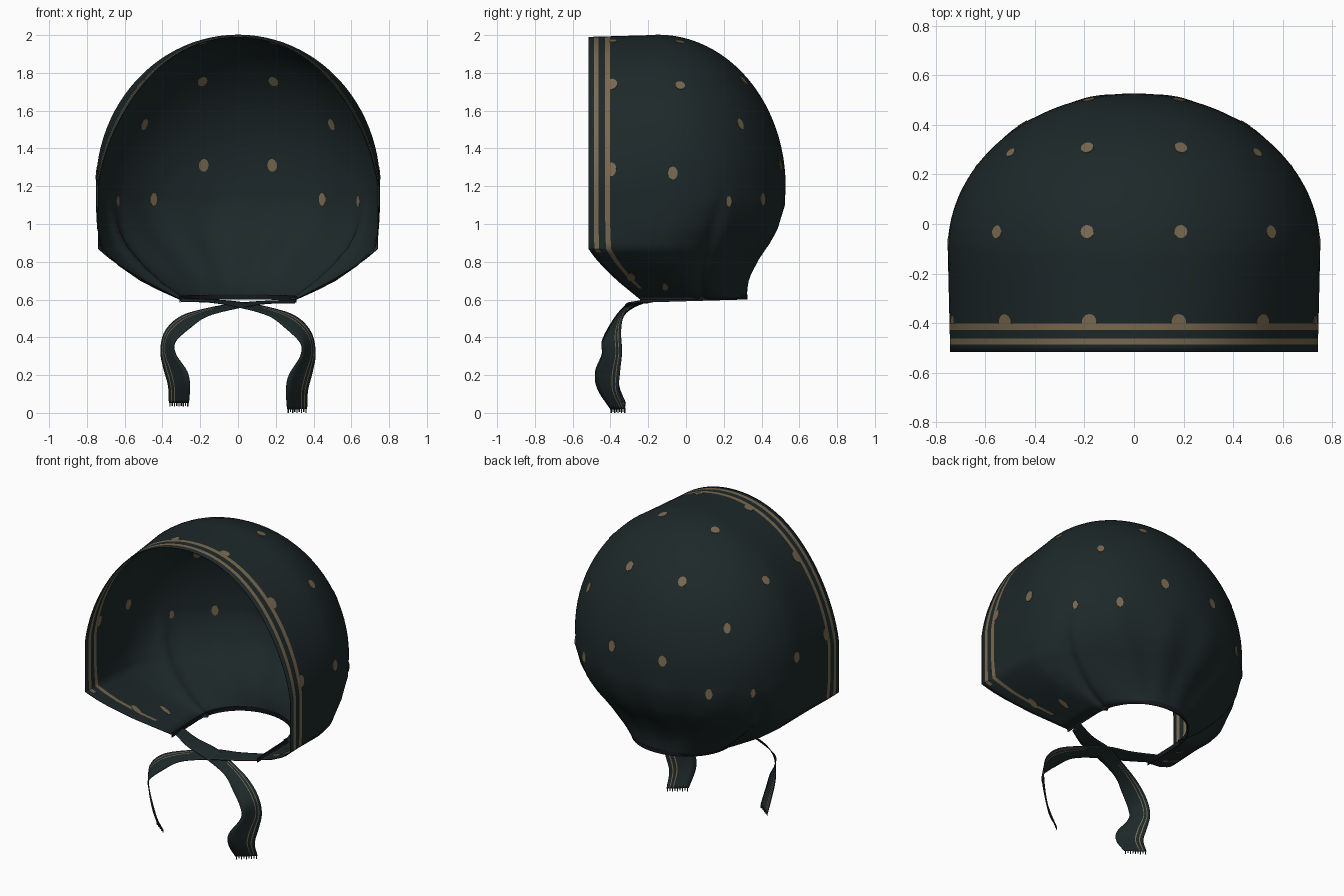
import bpy, bmesh, math
from mathutils import Vector, Matrix
from mathutils.bvhtree import BVHTree

if "Cube" in bpy.data.objects:
    bpy.data.objects.remove(bpy.data.objects["Cube"])


def material(name, rgb):
    m = bpy.data.materials.new(name)
    m.diffuse_color = (*rgb, 1)
    m.use_nodes = True
    m.node_tree.nodes["Principled BSDF"].inputs["Base Color"].default_value = m.diffuse_color
    return m


MATS = [material("dark_teal_cloth", (0.0125, 0.0215, 0.0225)),
        material("tan_print", (0.190, 0.140, 0.080)),
        material("dark_binding", (0.009, 0.010, 0.014))]


def finish(name, bm, thickness=0):
    mesh = bpy.data.meshes.new(name)
    bm.to_mesh(mesh)
    bm.free()
    ob = bpy.data.objects.new(name, mesh)
    bpy.context.collection.objects.link(ob)
    for m in MATS:
        mesh.materials.append(m)
    if thickness:
        mod = ob.modifiers.new("cloth_thickness", 'SOLIDIFY')
        mod.thickness = thickness
        mod.offset = 0
    bpy.ops.object.select_all(action='DESELECT')
    bpy.context.view_layer.objects.active = ob
    ob.select_set(True)
    bpy.ops.object.shade_smooth_by_angle(angle=math.radians(45))
    return ob


def lerp_table(table, v):
    for (a, fa), (b, fb) in zip(table, table[1:]):
        if v <= b:
            return fa + (fb - fa) * max(0, v - a) / (b - a)
    return table[-1][1]


def grid(bm, rows, mat_rule):
    verts = [[bm.verts.new(p) for p in row] for row in rows]
    for j, (r0, r1) in enumerate(zip(verts, verts[1:])):
        for i in range(len(r0) - 1):
            f = bm.faces.new((r0[i], r0[i + 1], r1[i + 1], r1[i]))
            f.material_index = mat_rule(i, j)


# Bonnet shell: U-shaped columns run from the neck hem up to the crown ridge
EQ, ARC = 1.2, 80
STRAIGHT = [-0.517, -0.487, -0.463, -0.428, -0.402, -0.35, -0.28, -0.2]
FRONT_F = [(0.6, 0), (0.65, 0.22), (0.7, 0.44), (0.8, 0.81), (0.87, 1)]
SIDE_F = [(0.6, 0), (0.65, 0.25), (0.7, 0.47), (0.78, 0.73), (0.87, 0.92), (0.97, 0.985), (1.1, 1)]
BACK_F = [(0.6, 0), (0.66, 0.02), (0.72, 0.07), (0.82, 0.33), (0.9, 0.6), (0.97, 0.8), (1.1, 1)]

columns = []   # (equator x,y), (hem x,y), ridge y, front weight, back weight, arc angle
for y in STRAIGHT:
    k = (-0.1 - y) / 0.417
    columns.append(((0.75 - 0.01 * k, y), (0.305, 0.03 - 0.27 * k), min(y, -0.15), k, 0, None))
for i in range(ARC + 1):
    a = math.pi * i / ARC
    c, s = math.cos(a), math.sin(a)
    columns.append(((0.75 * c, -0.1 + 0.625 * s), (0.305 * c, 0.03 + 0.29 * s), -0.15, 0, s, a))
columns += [((-u[0], u[1]), (-h[0], h[1]), *rest)
            for u, h, *rest in reversed(columns[:len(STRAIGHT)])]


def lower_point(col, z):
    (ux, uy), (hx, hy), _, k, w, a = col
    f = (w * lerp_table(BACK_F, z)
         + (1 - w) * (k * lerp_table(FRONT_F, z) + (1 - k) * lerp_table(SIDE_F, z)))
    fold, h = 0, (z - 0.6) / (EQ - 0.6)
    if a is not None:       # soft gathers at the back and a deep pleat on each side
        fold = 0.016 * w * math.cos(14 * a) * math.sin(math.pi * h)
        d = min(a, math.pi - a) - 0.2 - 0.32 * h
        fold -= 0.09 * math.exp(-(d / 0.06) ** 2) * (1 - h)
    return Vector(((hx + (ux - hx) * f) * (1 + fold), (hy + (uy - hy) * f) * (1 + fold), z))


def dome_point(col, e):
    (ux, uy), _, ry, k = col[:4]
    c, s = math.cos(e), math.sin(e)
    narrow = 1 - 0.07 * k * math.sin(2 * e)     # the rim draws in slightly
    return Vector((ux * c * narrow, ry + (uy - ry) * c, EQ + (0.8 - 0.012 * k) * s))


LOW_Z = [0.6, 0.63, 0.66, 0.7, 0.74, 0.78, 0.82, 0.85, 0.87, 0.9, 0.94, 0.98, 1.03, 1.1, 1.15]
rows = [[lower_point(c, z) for c in columns] for z in LOW_Z]
rows += [[dome_point(c, math.pi / 2 * j / 24) for c in columns] for j in range(25)]
last = len(columns) - 2


def border_rule(i, j):      # twin stripes round the rim, fading out below the corner
    n = min(i, last - i)
    return 1 if (n == 1 and j >= 7) or (n == 3 and j >= 2) else 0


bm = bmesh.new()
grid(bm, rows, border_rule)
bmesh.ops.remove_doubles(bm, verts=bm.verts, dist=1e-4)
bmesh.ops.recalc_face_normals(bm, faces=bm.faces)
tree = BVHTree.FromBMesh(bm)
finish("bonnet_shell", bm, 0.005)

# Printed dots: thin plates set into the cloth, mirrored left and right (x, y, z, width, height)
DOTS = [(0.19, 0.31, 1.76, 1, 1), (0.5, 0.29, 1.53, 0.8, 1), (0.19, -0.03, 1.97, 1, 0.9),
        (0.56, -0.03, 1.74, 1, 0.9), (0.18, 0.49, 1.31, 1, 1.1), (0.44, 0.39, 1.13, 0.8, 1.1),
        (0.63, 0.22, 1.12, 0.6, 0.9), (0.75, -0.07, 1.27, 1, 1.1),
        (0.18, -0.395, 1.97, 1.2, 1), (0.52, -0.395, 1.74, 1.2, 1.2), (0.735, -0.395, 1.29, 1, 1.2),
        (0.45, -0.11, 0.67, 0.6, 1.3), (0.52, -0.29, 0.74, 0.8, 1.2)]
bm = bmesh.new()
for x, y, z, wide, tall in DOTS:
    for side in (1, -1):
        loc, nor, _, _ = tree.find_nearest(Vector((x * side, y, z)))
        mat = (Matrix.Translation(loc) @ nor.to_track_quat('Z', 'Y').to_matrix().to_4x4()
               @ Matrix.Diagonal((0.026 * wide, 0.031 * tall, 1, 1)))
        bmesh.ops.create_cone(bm, cap_ends=True, segments=18, radius1=1, radius2=1,
                              depth=0.009, matrix=mat)
# the border cuts the dots beside it in half
bmesh.ops.bisect_plane(bm, geom=bm.verts[:] + bm.edges[:] + bm.faces[:],
                       plane_co=(0, -0.404, 0), plane_no=(0, -1, 0), clear_outer=True)
for f in bm.faces:
    f.material_index = 1
finish("printed_dots", bm)

# Neck binding along the hem
bm = bmesh.new()
hem = [Vector((*c[1], 0.6)) for c in columns]
band = []
for dz, s in ((-0.012, 1.0), (-0.012, 1.015), (0.014, 1.02), (0.014, 0.99), (-0.012, 1.0)):
    band.append([Vector((p.x * s, p.y * s, p.z + dz + 0.03 * (p.y + 0.1))) for p in hem])
grid(bm, band, lambda i, j: 2)
bmesh.ops.remove_doubles(bm, verts=bm.verts, dist=1e-5)
bmesh.ops.recalc_face_normals(bm, faces=bm.faces)
finish("neck_binding", bm)


# Tie ribbons crossing under the chin, each with a fringed end
def spline(pts, steps=6):
    pts = [Vector(p) for p in pts]
    ext = [2 * pts[0] - pts[1]] + pts + [2 * pts[-1] - pts[-2]]
    out = []
    for a, b, c, d in zip(ext, ext[1:], ext[2:], ext[3:]):
        for k in range(steps):
            t = k / steps
            out.append(0.5 * (2 * b + (c - a) * t + (2 * a - 5 * b + 4 * c - d) * t * t
                              + (3 * b - a - 3 * c + d) * t ** 3))
    return out + [pts[-1]]


EDGE_A = [(-.31, -.13, .605), (-.15, -.20, .600), (0, -.225, .588), (.15, -.28, .562),
          (.30, -.33, .515), (.385, -.345, .43), (.41, -.34, .32), (.395, -.35, .22),
          (.37, -.355, .12), (.365, -.32, .02)]
EDGE_B = [(-.30, -.21, .588), (-.15, -.30, .585), (0, -.33, .560), (.16, -.37, .515),
          (.25, -.41, .45), (.33, -.445, .37), (.33, -.445, .30), (.27, -.48, .20),
          (.255, -.465, .12), (.26, -.40, .02)]
CUTS = [0, 0.12, 0.16, 0.27, 0.31, 0.5, 0.75, 1]


def ribbon(name, side):
    def place(p):
        if side > 0:
            return p
        return Vector((-p.x, p.y, 0.592 - (0.6 - p.z) * 0.93))
    edge_a = [place(p) for p in spline(EDGE_A)]
    edge_b = [place(p) for p in spline(EDGE_B)]
    bm = bmesh.new()
    # printed lines start past the crossing
    grid(bm, [[a.lerp(b, t) for t in CUTS] for a, b in zip(edge_a, edge_b)],
         lambda i, j: 1 if i in (1, 3) and j > 16 else 0)
    # fringe threads
    a, b = edge_a[-1], edge_b[-1]
    for i in range(9):
        t = (i + 0.3) / 9
        p, q = a.lerp(b, t), a.lerp(b, t + 0.04)
        down = Vector((0, 0, -0.02 if i % 2 == 0 else -0.015))
        bm.faces.new([bm.verts.new(v) for v in (p, q, q + down, p + down)])
    finish(name, bm, 0.004)


ribbon("right_tie_ribbon", 1)
ribbon("left_tie_ribbon", -1)
